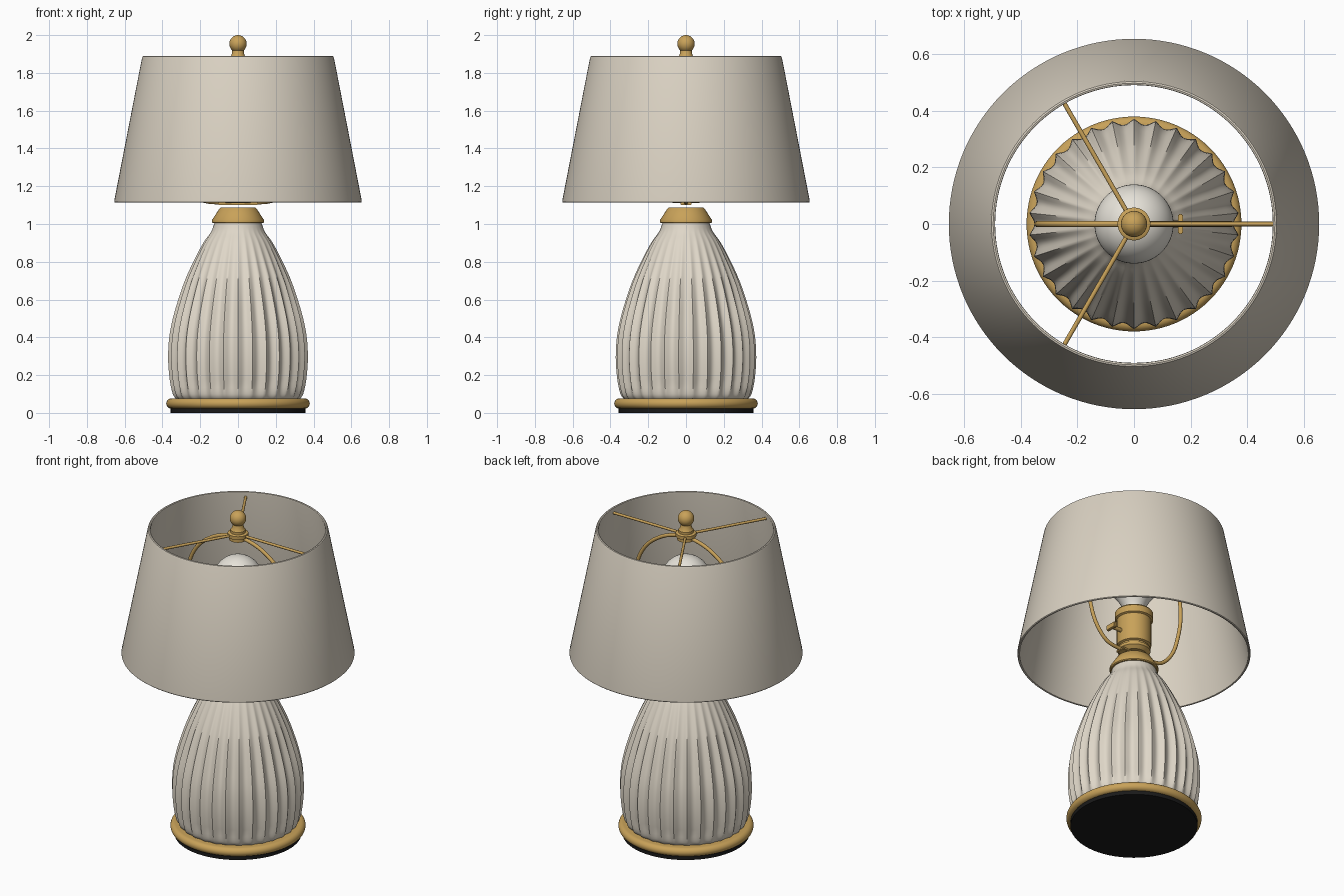
import bpy, bmesh, math
from mathutils import Vector

cube = bpy.data.objects.get("Cube")
if cube:
    bpy.data.objects.remove(cube, do_unlink=True)


def material(name, color, roughness=0.5):
    m = bpy.data.materials.new(name)
    m.use_nodes = True
    m.diffuse_color = (*color, 1)
    bsdf = m.node_tree.nodes["Principled BSDF"]
    bsdf.inputs["Base Color"].default_value = (*color, 1)
    bsdf.inputs["Roughness"].default_value = roughness
    return m


LINEN = material("linen", (0.70, 0.64, 0.54), 0.9)
CERAMIC = material("cream ceramic", (0.74, 0.68, 0.58))
BRASS = material("brass", (0.58, 0.36, 0.10))
GLASS = material("bulb white", (0.80, 0.77, 0.70))
FELT = material("black felt", (0.01, 0.01, 0.01), 0.9)


def finish(bm, name, mat, angle=35):
    bmesh.ops.remove_doubles(bm, verts=bm.verts, dist=1e-5)
    bmesh.ops.recalc_face_normals(bm, faces=bm.faces)
    mesh = bpy.data.meshes.new(name)
    bm.to_mesh(mesh)
    bm.free()
    mesh.materials.append(mat)
    ob = bpy.data.objects.new(name, mesh)
    bpy.context.collection.objects.link(ob)
    bpy.ops.object.select_all(action='DESELECT')
    ob.select_set(True)
    bpy.context.view_layer.objects.active = ob
    bpy.ops.object.shade_smooth_by_angle(angle=math.radians(angle))
    return ob


def lathe(name, profile, mat, segs=64, closed=False, shape=None, angle=35):
    """Turn (radius, height) points around z; shape(r, z, a) may alter the radius."""
    bm = bmesh.new()
    rings = []
    for r, z in profile:
        ring = []
        for i in range(segs):
            a = math.tau * i / segs
            q = shape(r, z, a) if shape else r
            ring.append(bm.verts.new((q * math.cos(a), q * math.sin(a), z)))
        rings.append(ring)
    pairs = list(zip(rings, rings[1:]))
    if closed:
        pairs.append((rings[-1], rings[0]))
    for low, high in pairs:
        for i in range(segs):
            j = (i + 1) % segs
            bm.faces.new((low[i], low[j], high[j], high[i]))
    return finish(bm, name, mat, angle)


def smooth_curve(points, steps):
    """Catmull-Rom interpolation through the points."""
    pts = [Vector(p) for p in points]
    pts = [2 * pts[0] - pts[1]] + pts + [2 * pts[-1] - pts[-2]]
    out = []
    for a, b, c, d in zip(pts, pts[1:], pts[2:], pts[3:]):
        for k in range(steps):
            t = k / steps
            out.append(0.5 * (2 * b + (c - a) * t + (2 * a - 5 * b + 4 * c - d) * t ** 2
                              + (3 * b - a - 3 * c + d) * t ** 3))
    return out + [pts[-2]]


def arc(cr, cz, rad, start, end, n):
    angles = [math.radians(start + (end - start) * k / n) for k in range(n + 1)]
    return [(cr + rad * math.cos(a), cz + rad * math.sin(a)) for a in angles]


def tube(name, points, radius, mat, sides=12):
    """Sweep a round wire along points."""
    bm = bmesh.new()
    pts = [Vector(p) for p in points]
    rings = []
    for i, p in enumerate(pts):
        d = (pts[min(i + 1, len(pts) - 1)] - pts[max(i - 1, 0)]).normalized()
        u = Vector((0, 1, 0)) if abs(d.y) < 0.5 else Vector((0, 0, 1))
        u = (u - d * u.dot(d)).normalized()
        v = d.cross(u)
        angles = [math.tau * k / sides for k in range(sides)]
        rings.append([bm.verts.new(p + radius * (u * math.cos(a) + v * math.sin(a)))
                      for a in angles])
    for low, high in zip(rings, rings[1:]):
        for i in range(sides):
            j = (i + 1) % sides
            bm.faces.new((low[i], low[j], high[j], high[i]))
    bm.faces.new(rings[0])
    bm.faces.new(rings[-1])
    return finish(bm, name, mat, 50)


def box(name, center, size, mat):
    bm = bmesh.new()
    bmesh.ops.create_cube(bm, size=1)
    for v in bm.verts:
        v.co = Vector(c + s * k for c, s, k in zip(center, size, v.co))
    bmesh.ops.bevel(bm, geom=bm.edges[:], offset=min(size) * 0.2, segments=2, affect='EDGES')
    return finish(bm, name, mat)


# Foot: felt pad and rounded brass ring
lathe("felt_pad", [(0, 0), (0.357, 0), (0.357, 0.028), (0, 0.028)], FELT)
ring = [(0, 0.022)] + arc(0.353, 0.05, 0.027, -90, 90, 12) + [(0, 0.077)]
lathe("base_ring", ring, BRASS, 96)

# Fluted ceramic body; flutes fade out at the neck and foot
outline = smooth_curve([(0.325, 0.07), (0.347, 0.1), (0.364, 0.18), (0.372, 0.29),
                        (0.366, 0.4), (0.347, 0.5), (0.318, 0.6), (0.283, 0.7),
                        (0.238, 0.8), (0.185, 0.9), (0.142, 0.96), (0.123, 1.01)], 4)
FLUTES = 30


def flute(r, z, a):
    fade = min(1, max(0, (0.98 - z) / 0.45)) * min(1, 0.3 + (z - 0.07) / 0.12)
    return r - 0.02 * fade * abs(math.sin(FLUTES / 2 * (a - math.pi / 2))) ** 1.2


lathe("body", [tuple(p) for p in outline], CERAMIC, FLUTES * 8, shape=flute, angle=50)

# Brass neck cap
lathe("neck_cap", [(0, 1.004), (0.132, 1.004), (0.137, 1.009), (0.137, 1.022),
                   (0.098, 1.082), (0.09, 1.088), (0, 1.088)], BRASS)

# Socket with collar and turn key
lathe("socket", [(0, 1.112), (0.07, 1.112), (0.092, 1.13), (0.092, 1.148), (0.085, 1.152),
                 (0.085, 1.16), (0.097, 1.165), (0.097, 1.33), (0.108, 1.335),
                 (0.108, 1.375), (0.1, 1.385), (0, 1.385)], BRASS)
tube("switch_stem", [(0.09, 0, 1.235), (0.16, 0, 1.235)], 0.012, BRASS)
box("switch_key", (0.165, 0, 1.235), (0.018, 0.07, 0.035), BRASS)

# Bulb
bulb = smooth_curve([(0.055, 1.38), (0.06, 1.41), (0.092, 1.47)], 4)
bulb = [tuple(p) for p in bulb] + arc(0, 1.58, 0.14, -36, 90, 20)
lathe("bulb", bulb, GLASS)

# Harp: saddle plate and bent wire
box("harp_saddle", (0, 0, 1.108), (0.21, 0.06, 0.014), BRASS)
half = [(0.09, 0, 1.112), (0.2, 0, 1.132), (0.285, 0, 1.23), (0.33, 0, 1.38),
        (0.342, 0, 1.5), (0.326, 0, 1.62), (0.263, 0, 1.725), (0.16, 0, 1.8), (0.05, 0, 1.835)]
mirrored = [(-x, y, z) for x, y, z in reversed(half)]
tube("harp", smooth_curve(half + mirrored, 5), 0.011, BRASS)

# Shade: thin truncated cone with softened rims
lathe("shade", [(0.651, 1.113), (0.655, 1.117), (0.655, 1.125), (0.508, 1.88),
                (0.504, 1.888), (0.498, 1.89), (0.492, 1.888), (0.491, 1.88),
                (0.641, 1.125), (0.643, 1.115)], LINEN, 128, closed=True)

# Three spokes holding the shade to the hub
for k in range(3):
    a = math.tau * k / 3
    c, s = math.cos(a), math.sin(a)
    tube(f"shade_spoke_{k + 1}", [(0.03 * c, 0.03 * s, 1.855), (0.497 * c, 0.497 * s, 1.855)],
         0.008, BRASS)

# Hub and ball finial
lathe("hub", [(0, 1.825), (0.05, 1.825), (0.05, 1.842), (0.058, 1.845), (0.058, 1.866),
              (0.052, 1.87), (0, 1.87)], BRASS, 48)
lathe("finial", [(0, 1.868), (0.042, 1.868), (0.042, 1.885), (0.034, 1.895), (0.03, 1.92)]
      + arc(0, 1.954, 0.046, -48, 90, 18), BRASS, 48)
